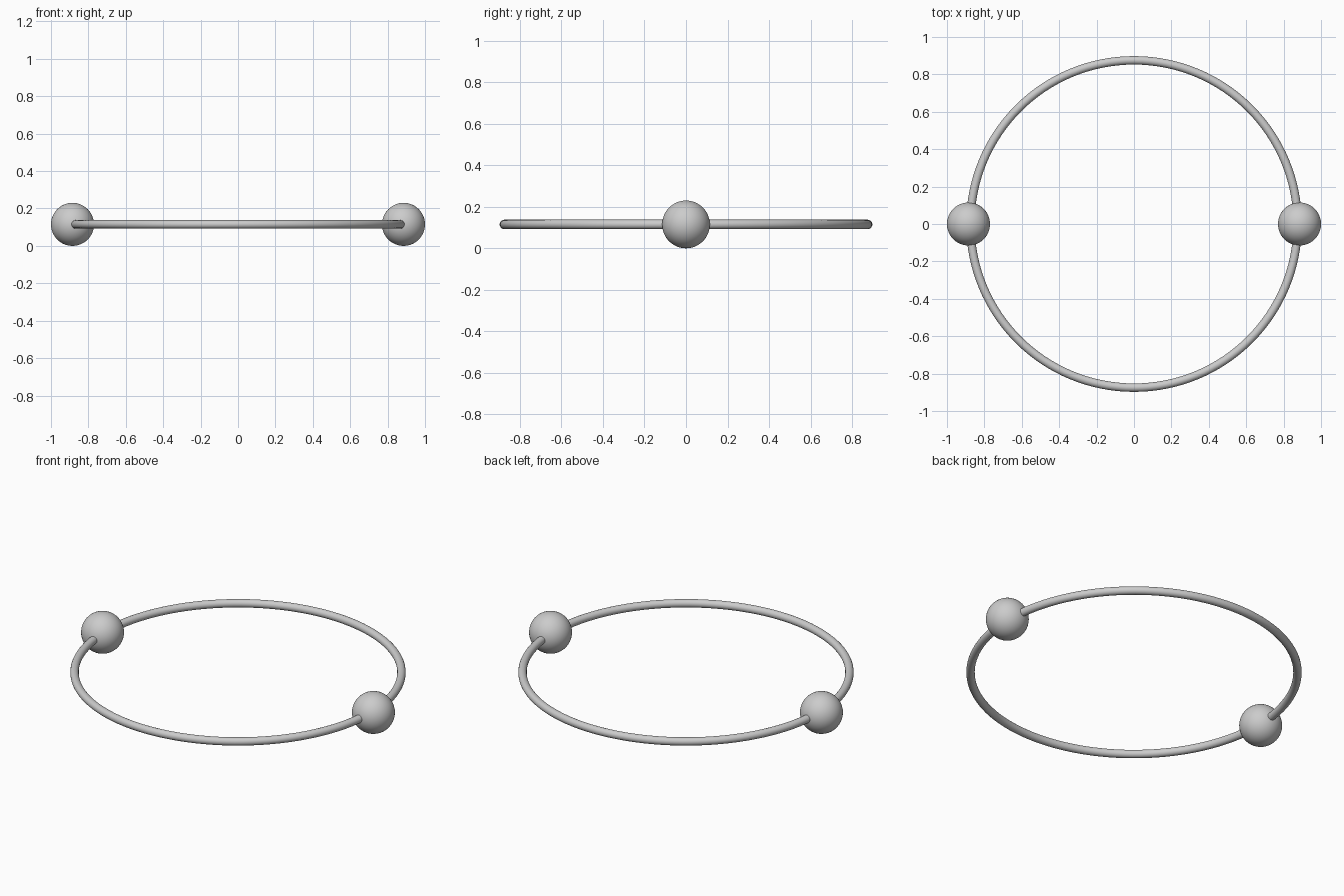
import bpy

if "Cube" in bpy.data.objects:
    bpy.data.objects.remove(bpy.data.objects["Cube"])

BALL_R = 0.115      # ball radius
BALL_X = 0.885      # ball centre distance from the middle
RING_R = 0.875      # ring centreline radius
WIRE_R = 0.0225     # ring wire radius


def smooth(name):
    obj = bpy.context.object
    obj.name = name
    obj.data.name = name
    bpy.ops.object.shade_smooth_by_angle()


# Round wire ring lying flat at ball-centre height
bpy.ops.mesh.primitive_torus_add(major_radius=RING_R, minor_radius=WIRE_R,
                                 major_segments=128, minor_segments=20,
                                 location=(0, 0, BALL_R))
smooth("ring")

# Two balls threaded on opposite sides
for name, side in (("left_ball", -1), ("right_ball", 1)):
    bpy.ops.mesh.primitive_uv_sphere_add(segments=48, ring_count=24, radius=BALL_R,
                                         location=(side * BALL_X, 0, BALL_R))
    smooth(name)
